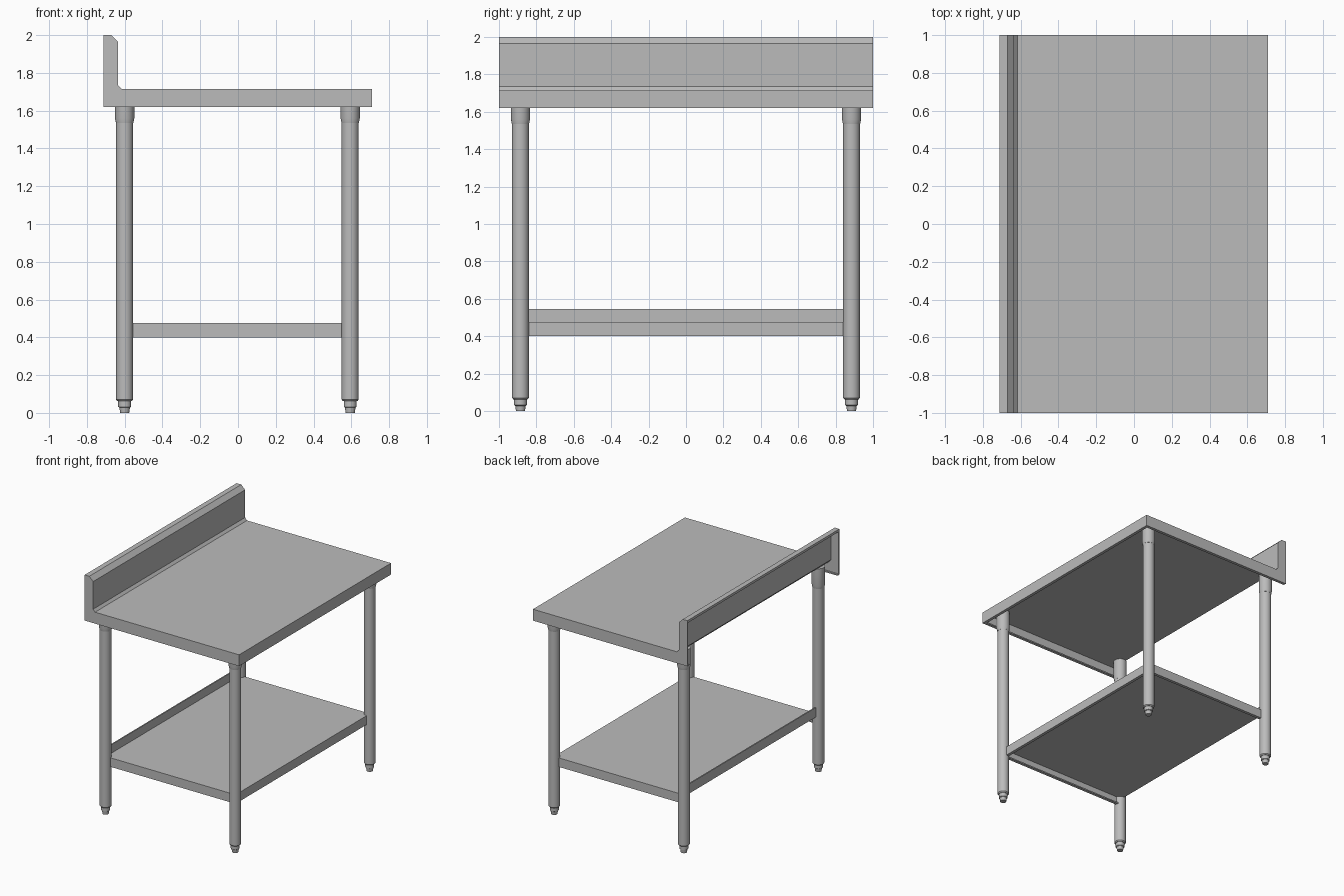
import bpy, bmesh, math

cube = bpy.data.objects.get("Cube")
if cube:
    bpy.data.objects.remove(cube, do_unlink=True)

steel = bpy.data.materials.new("brushed steel grey")
steel.use_nodes = True
steel.diffuse_color = (0.5, 0.5, 0.5, 1)
steel.node_tree.nodes["Principled BSDF"].inputs["Base Color"].default_value = (0.5, 0.5, 0.5, 1)

SHEET = 0.01   # sheet metal thickness
HEM = 0.025    # folded-in bottom edge


def finish(name, bm, smooth=False):
    mesh = bpy.data.meshes.new(name)
    bm.to_mesh(mesh)
    bm.free()
    mesh.materials.append(steel)
    obj = bpy.data.objects.new(name, mesh)
    bpy.context.collection.objects.link(obj)
    if smooth:
        bpy.ops.object.select_all(action="DESELECT")
        obj.select_set(True)
        bpy.context.view_layer.objects.active = obj
        bpy.ops.object.shade_smooth_by_angle(angle=math.radians(35))
    return obj


def folded_sheet(name, profile, half):
    """Open x-z profile swept along y, thickened away from its outer face."""
    bm = bmesh.new()
    rows = [[bm.verts.new((x, y, z)) for x, z in profile] for y in (-half, half)]
    for i in range(len(profile) - 1):
        bm.faces.new((rows[0][i], rows[0][i + 1], rows[1][i + 1], rows[1][i]))
    obj = finish(name, bm)
    mod = obj.modifiers.new("thickness", "SOLIDIFY")
    mod.thickness = SHEET
    mod.offset = -1
    mod.use_even_offset = True


def plate(name, outline, y0, y1):
    """Closed x-z outline extruded from y0 to y1."""
    bm = bmesh.new()
    face = bm.faces.new([bm.verts.new((x, y0, z)) for x, z in outline])
    grown = bmesh.ops.extrude_face_region(bm, geom=[face])["geom"]
    bmesh.ops.translate(bm, vec=(0, y1 - y0, 0),
                        verts=[v for v in grown if isinstance(v, bmesh.types.BMVert)])
    bmesh.ops.recalc_face_normals(bm, faces=bm.faces)
    finish(name, bm)


def box_outline(x0, x1, z0, z1):
    return [(x0, z0), (x1, z0), (x1, z1), (x0, z1)]


def lathe(name, profile, cx, cy, sides=24):
    """Radius-height profile turned about a vertical axis, capped at both ends."""
    bm = bmesh.new()
    rings = []
    for r, z in profile:
        angles = [math.tau * i / sides for i in range(sides)]
        rings.append([bm.verts.new((cx + r * math.cos(a), cy + r * math.sin(a), z)) for a in angles])
    for low, high in zip(rings, rings[1:]):
        for i in range(sides):
            j = (i + 1) % sides
            bm.faces.new((low[i], low[j], high[j], high[i]))
    bm.faces.new(rings[0][::-1])
    bm.faces.new(rings[-1])
    bmesh.ops.recalc_face_normals(bm, faces=bm.faces)
    finish(name, bm, smooth=True)


# Worktop with upstand: bent sheet, open at the back
top_z, skirt_z = 1.715, 1.62
splash = [(-0.713, 2.0), (-0.67, 2.0), (-0.635, 1.965),
          (-0.635, 1.735), (-0.617, top_z), (0.71, top_z)]
folded_sheet("worktop_sheet",
             [(-0.713, 1.98)] + splash + [(0.71, skirt_z), (0.71 - HEM, skirt_z)], 1 - SHEET)

# Shelf: bent sheet with raised rear edge
sx, sy, shelf_z, shelf_low = 0.597, 0.885, 0.475, 0.4
folded_sheet("shelf_sheet", [(-sx, 0.545), (-sx, shelf_z), (sx, shelf_z),
                             (sx, shelf_low), (sx - HEM, shelf_low)], sy - SHEET)

# End plates and folded hems on both sides
for side, s in (("front", -1), ("back", 1)):
    plate(side + "_worktop_end", splash + [(0.71, skirt_z), (-0.713, skirt_z)],
          s * (1 - SHEET), s)
    plate(side + "_worktop_hem", box_outline(-0.713, 0.71 - HEM, skirt_z, skirt_z + SHEET),
          s * (1 - HEM), s * (1 - SHEET))
    plate(side + "_shelf_end", box_outline(-sx, sx, shelf_low, shelf_z),
          s * (sy - SHEET), s * sy)
    plate(side + "_shelf_hem", box_outline(-sx, sx - HEM, shelf_low, shelf_low + SHEET),
          s * (sy - HEM), s * (sy - SHEET))

# Legs with top sockets and adjustable feet
for end, cy in (("front", -0.885), ("back", 0.885)):
    for side, cx in (("right", -0.6), ("left", 0.594)):
        tag = end + "_" + side
        lathe(tag + "_leg", [(0.038, 0.062), (0.045, 0.07), (0.045, 1.6)], cx, cy)
        lathe(tag + "_socket", [(0.046, 1.535), (0.051, 1.56), (0.051, top_z - SHEET)], cx, cy)
        lathe(tag + "_foot", [(0.024, 0), (0.028, 0.028), (0.034, 0.032), (0.034, 0.064)], cx, cy)
